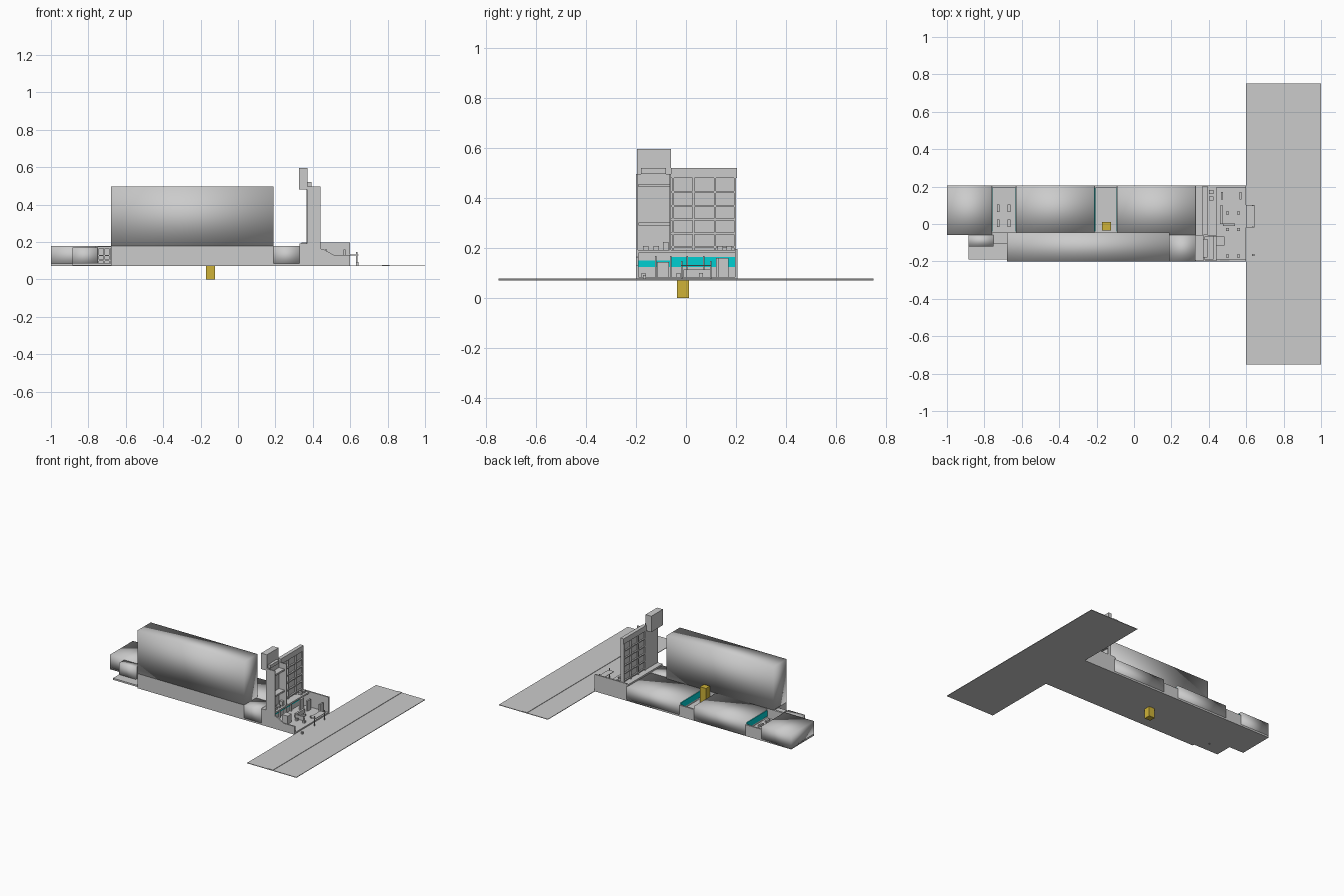
import bpy, bmesh

if "Cube" in bpy.data.objects:
    bpy.data.objects.remove(bpy.data.objects["Cube"])

def material(name, rgb):
    m = bpy.data.materials.new(name)
    m.diffuse_color = (*rgb, 1)
    m.use_nodes = True
    m.node_tree.nodes["Principled BSDF"].inputs["Base Color"].default_value = m.diffuse_color
    return m

GLASS = material("cyan_glass", (0.0, 0.62, 0.64))
YELLOW = material("yellow_paint", (0.62, 0.45, 0.04))

def finish(name, bm, mat=None, smooth=False):
    bmesh.ops.recalc_face_normals(bm, faces=bm.faces)
    me = bpy.data.meshes.new(name)
    bm.to_mesh(me)
    bm.free()
    ob = bpy.data.objects.new(name, me)
    bpy.context.collection.objects.link(ob)
    if mat:
        me.materials.append(mat)
    if smooth:
        for p in me.polygons:
            p.use_smooth = True
    return ob

def boxes(name, items, mat=None, smooth=False):
    """One object from boxes given as (x0, x1, y0, y1, z0, z1)."""
    bm = bmesh.new()
    for x0, x1, y0, y1, z0, z1 in items:
        vs = bmesh.ops.create_cube(bm, size=1)["verts"]
        for v in vs:
            v.co.x = x1 if v.co.x > 0 else x0
            v.co.y = y1 if v.co.y > 0 else y0
            v.co.z = z1 if v.co.z > 0 else z0
    return finish(name, bm, mat, smooth)

def profile_wall(name, pts, y0, y1):
    """Extrude an xz outline from y0 to y1."""
    bm = bmesh.new()
    f = bm.faces.new([bm.verts.new((x, y0, z)) for x, z in pts])
    ext = bmesh.ops.extrude_face_region(bm, geom=[f])["geom"]
    for g in ext:
        if isinstance(g, bmesh.types.BMVert):
            g.co.y = y1
    return finish(name, bm)

G, R = 0.075, 0.18     # ground level and low roof level
BACK, MID, FRONT = 0.205, -0.05, -0.2

# Street with a raised strip along its middle
boxes("street", [(0.6, 1.0, -0.75, 0.75, G - 0.004, G)])
boxes("street_centre_strip", [(0.77, 0.81, -0.75, 0.75, G - 0.002, G + 0.003)])

# Floor slab under the building
boxes("floor_slab", [(-0.68, 0.6, FRONT, BACK, G - 0.003, G + 0.01),
                     (-1.0, -0.68, MID - 0.01, BACK, G - 0.003, G + 0.01),
                     (-0.885, -0.68, -0.19, MID, G, G + 0.012)])

# Low rear halls, separated by two sunken courts
boxes("low_hall_left", [(-1.0, -0.76, MID - 0.01, BACK, G, R)], smooth=True)
boxes("low_hall_middle", [(-0.63, -0.21, MID, BACK, G, R)], smooth=True)
boxes("low_hall_right", [(-0.09, 0.34, MID - 0.01, BACK, G, R)], smooth=True)
boxes("front_hall_right", [(0.19, 0.33, FRONT, MID - 0.01, G, R)], smooth=True)

# Long tall hall and its plinth
boxes("tall_hall", [(-0.68, 0.19, FRONT, -0.045, R, 0.497)], smooth=True)
boxes("tall_hall_plinth", [(-0.68, 0.19, FRONT, -0.045, G, R)])

# Courts: back walls, glazed sides, lintels and seats
courts = [(-0.76, -0.63), (-0.21, -0.09)]
boxes("court_back_walls", [(a, b, BACK - 0.012, BACK, G, 0.155) for a, b in courts])
boxes("court_front_walls", [(a, b, MID - 0.01, MID + 0.005, G, R) for a, b in courts])
boxes("court_floors", [(a, b, MID, BACK, G, 0.11) for a, b in courts])
glass = []
for a, b in courts:
    glass += [(a, a + 0.004, MID + 0.01, BACK - 0.012, 0.125, 0.168),
              (b - 0.004, b, MID + 0.01, BACK - 0.012, 0.125, 0.168)]
boxes("court_glass", glass, GLASS)
boxes("court_seats", [(x - 0.007, x + 0.007, y - 0.02, y + 0.02, 0.11, 0.125)
                      for x in (-0.725, -0.668) for y in (0.005, 0.085)])

# Yellow lift shaft running through the floor
boxes("lift_shaft", [(-0.17, -0.122, -0.035, 0.012, 0.0, 0.225)], YELLOW)

# Side annex at the left end with its porch
boxes("side_annex", [(-0.885, -0.75, -0.12, MID - 0.01, G, 0.172)], smooth=True)
boxes("porch_roof", [(-0.75, -0.68, -0.105, MID, 0.165, 0.175)])
boxes("porch_posts", [(x, x + 0.008, -0.105, -0.097, G, 0.165)
                      for x in (-0.75, -0.72, -0.69)])
boxes("porch_rails", [(-0.75, -0.68, -0.104, -0.098, z, z + 0.007)
                      for z in (0.1, 0.125)])

# Entrance facade: tall front bay
boxes("facade_front_bay", [(0.37, 0.38, FRONT, -0.06, 0.165, 0.497),
                           (0.37, 0.44, FRONT, FRONT + 0.008, R, 0.497),
                           (0.37, 0.44, -0.066, -0.06, R, 0.497)])
boxes("facade_front_ledges", [(0.38, 0.425, FRONT + 0.01, -0.066, z, z + 0.012)
                              for z in (0.29, 0.445)])

# Entrance facade: gridded rear bay with a cornice
boxes("facade_rear_panel", [(0.376, 0.382, -0.06, 0.2, 0.165, 0.497)])
boxes("facade_rear_ribs", [(0.366, 0.393, y - 0.004, y + 0.004, 0.19, 0.48)
                           for y in (-0.052, 0.03, 0.115, 0.196)])
boxes("facade_rear_shelves", [(0.366, 0.393, -0.06, 0.2, z, z + 0.008)
                              for z in (0.2, 0.255, 0.31, 0.365, 0.42)])
boxes("facade_cornice", [(0.365, 0.392, -0.06, 0.203, 0.48, 0.52)])

# Roof panel standing above the front bay
boxes("roof_panel", [(0.325, 0.372, -0.195, -0.06, 0.48, 0.597),
                     (0.372, 0.392, -0.18, -0.08, 0.497, 0.52)])

# Canopy under the facade, with small lamps on it
boxes("entrance_canopy", [(0.33, 0.44, FRONT, BACK, R, 0.192)])
boxes("canopy_lamps", [(0.4, 0.425, y - 0.011, y + 0.011, 0.192, h) for y, h in
                       ((-0.16, 0.208), (-0.118, 0.208), (-0.08, 0.225),
                        (0.137, 0.208), (0.172, 0.208))])

# Inner entrance wall with glass above and door frames below
boxes("inner_entrance_wall", [(0.34, 0.375, FRONT, BACK, G, R)])
boxes("entrance_glass", [(0.375, 0.38, -0.06, 0.2, 0.125, 0.166),
                         (0.375, 0.38, -0.19, -0.06, 0.125, 0.15)], GLASS)
boxes("entrance_frames", [(0.375, 0.388, y - 0.003, y + 0.003, G, 0.168)
                          for y in (-0.12, -0.06, 0.005, 0.07)])

# Forecourt walls: stepped front wall and full rear wall
profile_wall("forecourt_front_wall",
             [(0.33, G), (0.6, G), (0.6, 0.132), (0.51, 0.132),
              (0.46, 0.16), (0.44, 0.165), (0.44, R), (0.33, R)], FRONT, FRONT + 0.01)
boxes("forecourt_rear_wall", [(0.34, 0.6, BACK - 0.01, BACK, G, 0.197)])

# Forecourt furniture: kiosk, counters, stools and wall fittings
boxes("kiosk", [(0.44, 0.485, -0.115, -0.068, G, 0.145)])
boxes("counters", [(0.46, 0.475, 0.0, 0.1, G, 0.115), (0.475, 0.54, -0.01, 0.002, G, 0.115)])
boxes("stools", [(x - 0.008, x + 0.008, y - 0.008, y + 0.008, G, 0.1)
                 for x in (0.5, 0.56) for y in (-0.17, -0.03, 0.06)])
boxes("wall_fittings", [(x - 0.006, x + 0.006, y - 0.02, y + 0.02, G, 0.16)
                        for x, y in ((0.42, 0.14), (0.47, 0.15), (0.57, 0.15))])

# Street barrier and a small bollard
boxes("street_barrier", [(0.6, 0.645, -0.02, 0.102, 0.129, 0.133)]
      + [(0.632, 0.638, y, y + 0.006, G, 0.148) for y in (-0.02, 0.096)])
boxes("bollard", [(0.632, 0.644, -0.172, -0.16, G, 0.092)])
